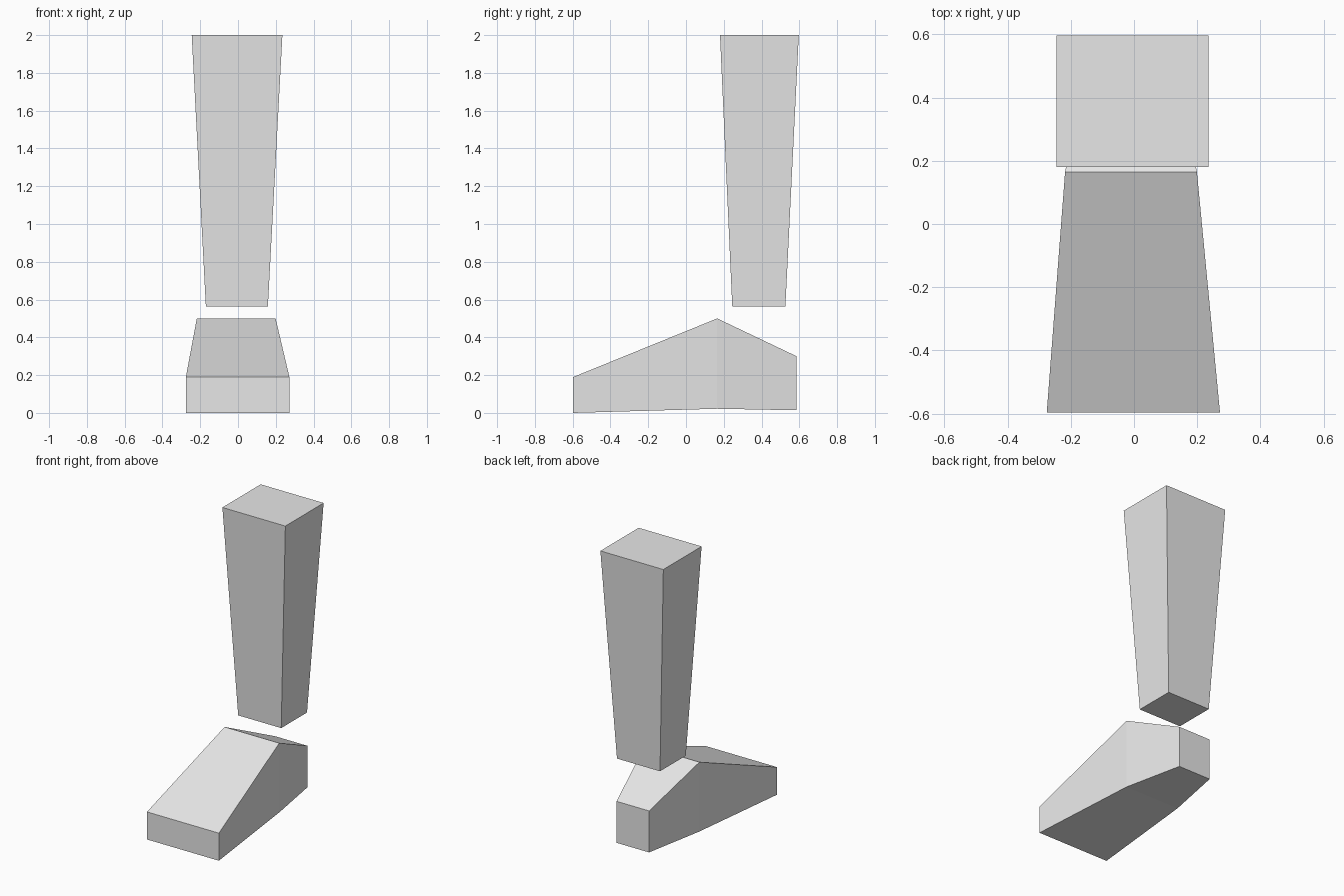
import bpy, bmesh

if "Cube" in bpy.data.objects:
    bpy.data.objects.remove(bpy.data.objects["Cube"])

grey = bpy.data.materials.new("light_grey")
grey.diffuse_color = (0.8, 0.8, 0.8, 1)
grey.use_nodes = True
grey.node_tree.nodes["Principled BSDF"].inputs["Base Color"].default_value = grey.diffuse_color


def loft(name, rings):
    """Closed flat-faced solid through successive four-corner rings."""
    bm = bmesh.new()
    loops = [[bm.verts.new(p) for p in ring] for ring in rings]
    for a, b in zip(loops, loops[1:]):
        for i in range(4):
            j = (i + 1) % 4
            bm.faces.new((a[i], a[j], b[j], b[i]))
    bm.faces.new(loops[0])
    bm.faces.new(loops[-1])
    bmesh.ops.recalc_face_normals(bm, faces=bm.faces)
    mesh = bpy.data.meshes.new(name)
    bm.to_mesh(mesh)
    bm.free()
    mesh.materials.append(grey)
    obj = bpy.data.objects.new(name, mesh)
    bpy.context.collection.objects.link(obj)


def level(z, x0, x1, y0, y1):
    return [(x0, y0, z), (x1, y0, z), (x1, y1, z), (x0, y1, z)]


def section(y, x0, x1, z0, z1):
    return [(x0, y, z0), (x1, y, z0), (x1, y, z1), (x0, y, z1)]


# Shin: tapered block, narrow at the ankle
loft("shin", [level(0.562, -0.17, 0.158, 0.245, 0.526),
              level(2.0, -0.245, 0.235, 0.18, 0.597)])

# Foot: toe, instep ridge and heel cross-sections
loft("foot", [section(-0.597, -0.276, 0.272, 0.0, 0.19),
              section(0.165, -0.218, 0.199, 0.022, 0.50),
              section(0.585, -0.128, 0.12, 0.014, 0.30)])
